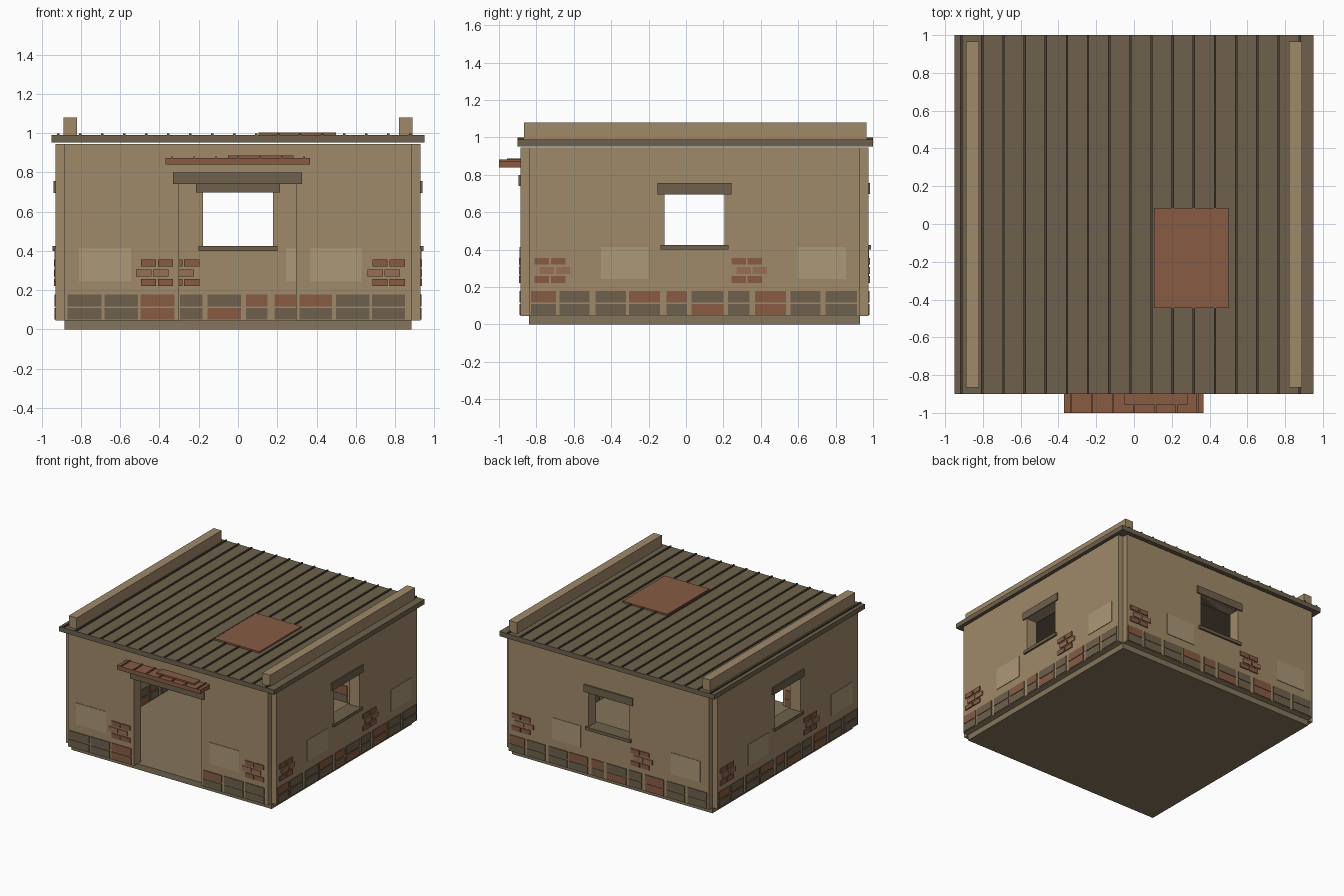
import bpy, bmesh, math
from mathutils import Matrix, Vector

if "Cube" in bpy.data.objects:
    bpy.data.objects.remove(bpy.data.objects["Cube"])


def material(name, hexcol):
    m = bpy.data.materials.new(name)
    rgb = [int(hexcol[i:i + 2], 16) / 255 for i in (0, 2, 4)]
    m.diffuse_color = [((c + 0.055) / 1.055) ** 2.4 for c in rgb] + [1]
    m.use_nodes = True
    m.node_tree.nodes["Principled BSDF"].inputs["Base Color"].default_value = m.diffuse_color
    return m


PLASTER = material("plaster", "A08A6A")
PATCH = material("pale_plaster", "AB9878")
STONE = material("dark_timber_stone", "6E614D")
RIB = material("seam", "4A4034")
RED = material("red_brick", "875B44")
RED2 = material("light_brick", "9A6E55")
BASE = material("base", "85755C")


def finish(name, bm, mat, matrix=Matrix()):
    bmesh.ops.recalc_face_normals(bm, faces=bm.faces)
    me = bpy.data.meshes.new(name)
    bm.to_mesh(me)
    bm.free()
    me.materials.append(mat)
    ob = bpy.data.objects.new(name, me)
    ob.matrix_world = matrix
    bpy.context.collection.objects.link(ob)
    return ob


def boxes(name, items, mat, matrix=Matrix()):
    """One object from (x0, x1, y0, y1, z0, z1) boxes."""
    bm = bmesh.new()
    for x0, x1, y0, y1, z0, z1 in items:
        t = Matrix.Translation(((x0 + x1) / 2, (y0 + y1) / 2, (z0 + z1) / 2))
        s = Matrix.Diagonal((x1 - x0, y1 - y0, z1 - z0, 1))
        bmesh.ops.create_cube(bm, size=1, matrix=t @ s)
    return finish(name, bm, mat, matrix)


H, T, CY = 0.885, 0.045, 0.045      # half wall length, half thickness, y centre
Z0, Z1 = 0.045, 0.945


def wall(name, hole, matrix):
    """Wall panel: 3-column grid with the opening left out, extruded."""
    u0, u1, h0, h1 = hole
    us = [-H, u0, u1, H]
    zs = sorted({Z0, h0, h1, Z1})
    bm = bmesh.new()
    for i in range(3):
        for a, b in zip(zs, zs[1:]):
            if i == 1 and a >= h0 and b <= h1:
                continue
            bm.faces.new([bm.verts.new((u, -T, z)) for u, z in
                          ((us[i], a), (us[i + 1], a), (us[i + 1], b), (us[i], b))])
    bmesh.ops.remove_doubles(bm, verts=bm.verts, dist=1e-4)
    old = bm.faces[:]
    ext = bmesh.ops.extrude_face_region(bm, geom=old, use_keep_orig=True)
    moved = [g for g in ext["geom"] if isinstance(g, bmesh.types.BMVert)]
    bmesh.ops.translate(bm, verts=moved, vec=Vector((0, 2 * T, 0)))
    return finish(name, bm, PLASTER, matrix)


def through(u0, u1, z0, z1, out):
    """Piece passing through the wall, proud by `out` on both sides."""
    return (u0, u1, -T - out, T + out, z0, z1)


SIDE_COLS = [(-.875, -.74), (-.72, -.56), (-.53, -.365), (-.35, -.185), (-.15, -.04),
             (-.015, .155), (.18, .295), (.325, .49), (.515, .675), (.70, .87)]
FRONT_COLS = [(-.868, -.695), (-.68, -.51), (-.496, -.323),
              (.313, .48), (.50, .67), (.684, .852)]
SIDE = dict(cols=SIDE_COLS, up="RDDRRDDRDD", low="DDDDDRDRDD",
            patches=[(-.50, -.245), (.55, .81)], clusters=[-.855, .197], shift=.027)
FRONT = dict(cols=FRONT_COLS, up="DDRRDD", low="DDRDDD",
             patches=[(-.81, -.545), (.37, .63)], clusters=[-.495, .685], shift=-.025)

WALLS = [("front", 0, (-.30, .295, Z0, .74), FRONT),
         ("right", 90, (-.16, .16, .42, .695), SIDE),
         ("back", 180, (-.178, .178, .42, .697), SIDE),
         ("left", 270, (-.16, .16, .42, .695), SIDE)]

for side, deg, hole, d in WALLS:
    m = (Matrix.Translation((0, CY, 0)) @ Matrix.Rotation(math.radians(deg), 4, 'Z')
         @ Matrix.Translation((0, -H, 0)))
    wall(side + "_wall", hole, m)

    # two courses of footing stones
    courses = {"R": [], "D": []}
    for (a, b), cu, cl in zip(d["cols"], d["up"], d["low"]):
        courses[cu].append(through(a, b, .117, .178, .006))
        courses[cl].append(through(a, b, .05, .108, .006))
    boxes(side + "_red_footing", courses["R"], RED, m)
    boxes(side + "_stone_footing", courses["D"], STONE, m)

    # exposed brick clusters and plaster repairs
    dark, light = [], []
    for u in d["clusters"]:
        for z, dest, s in ((.222, dark, 0), (.27, light, d["shift"]), (.32, dark, 0)):
            for k in (0, .087):
                dest.append(through(u + s + k, u + s + k + .078, z, z + .036, .008))
    boxes(side + "_exposed_bricks", dark, RED, m)
    boxes(side + "_exposed_bricks_middle", light, RED2, m)
    boxes(side + "_plaster_repairs",
          [through(a, b, .243, .414, .004) for a, b in d["patches"]], PATCH, m)

    # lintel and sill
    u0, u1, h0, h1 = hole
    e = .03 if side == "front" else .037
    boxes(side + "_lintel", [through(u0 - e, u1 + e, h1, h1 + .06, .01)], STONE, m)
    if side != "front":
        boxes(side + "_sill", [through(u0 - .022, u1 + .022, .40, .425, .015)], STONE, m)

# floor slab
boxes("floor_slab", [(-H, H, CY - H, CY + H, 0, Z0)], BASE)

# roof, seams, repair sheet, parapets
boxes("roof", [(-.95, .95, -.90, 1.0, .952, .99)], STONE)
boxes("roof_seams", [(x - .006, x + .006, -.90, 1.0, .985, .999)
                     for x in (-.915 + .112 * i for i in range(17))], RIB)
boxes("roof_repair_sheet", [(.105, .50, -.445, .085, .985, 1.003)], RED)
boxes("roof_parapets", [(-.89, -.82, -.865, .965, .985, 1.08),
                        (.82, .89, -.865, .965, .985, 1.08)], PLASTER)

# door canopy with seams and repair sheet
boxes("canopy", [(-.37, .367, -1.0, -.86, .84, .873)], RED)
boxes("canopy_seams", [(x - .005, x + .005, -1.0, -.88, .87, .881)
                       for x in (-.335 + .112 * i for i in range(7))], RED)
boxes("canopy_repair_sheet", [(-.05, .283, -.957, -.88, .87, .886)], RED)
